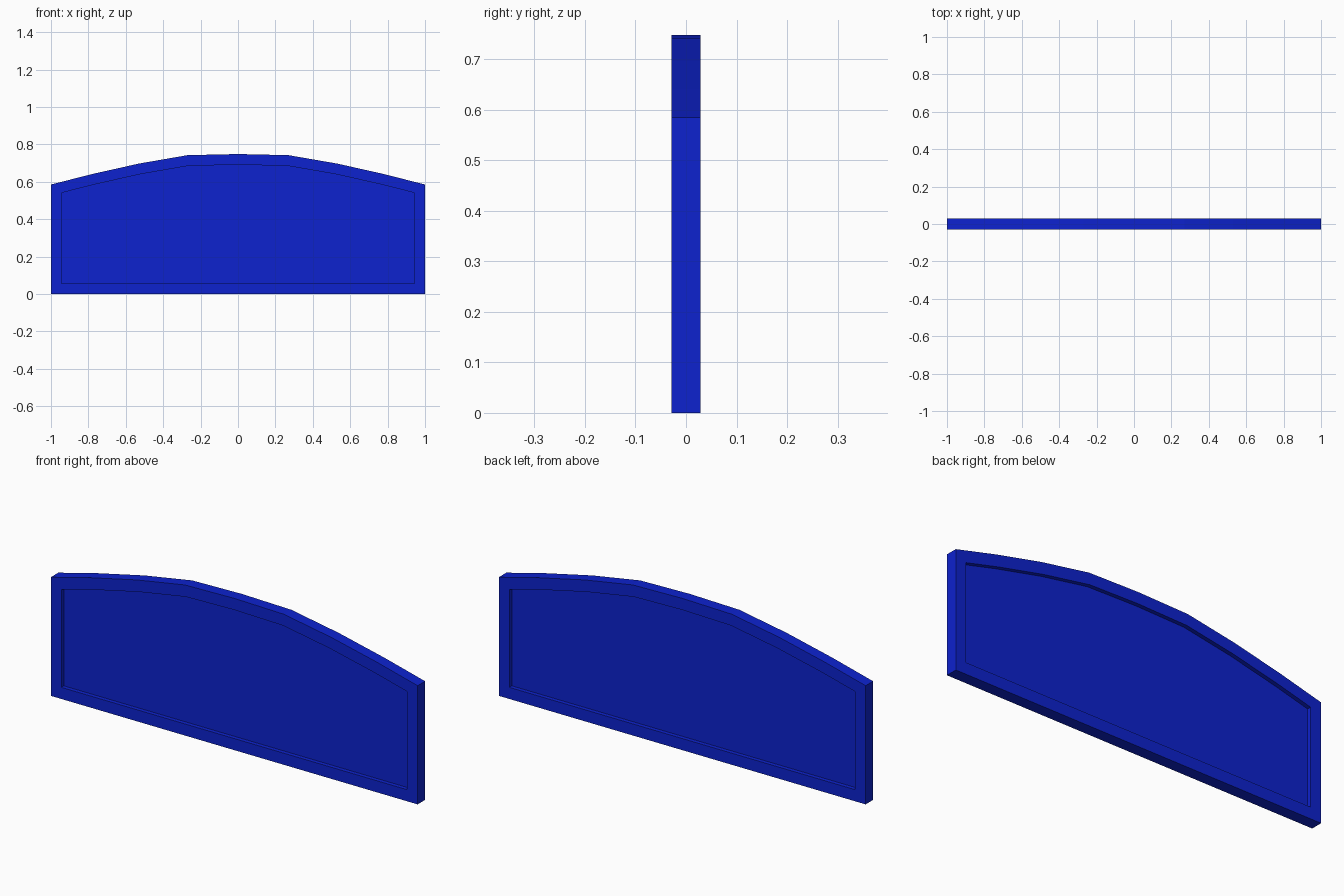
import bpy
import bmesh
from mathutils import Vector

cube = bpy.data.objects.get("Cube")
if cube:
    bpy.data.objects.remove(cube, do_unlink=True)

HALF_DEPTH = 0.029
BORDER = 0.057
RECESS = 0.02

blue = bpy.data.materials.new("deep_blue")
blue.use_nodes = True
colour = (0.004, 0.016, 0.62, 1)
blue.diffuse_color = colour
blue.node_tree.nodes["Principled BSDF"].inputs["Base Color"].default_value = colour

# Arched outline: right half, mirrored to the left
half = [(1, 0), (1, 0.585), (0.78, 0.641), (0.53, 0.697), (0.27, 0.742)]
outline = half + [(0, 0.748)] + [(-x, z) for x, z in reversed(half)]

# Solid board
bm = bmesh.new()
front = bm.faces.new([bm.verts.new((x, -HALF_DEPTH, z)) for x, z in outline])
result = bmesh.ops.extrude_face_region(bm, geom=[front], use_keep_orig=True)
moved = [v for v in result["geom"] if isinstance(v, bmesh.types.BMVert)]
bmesh.ops.translate(bm, verts=moved, vec=(0, 2 * HALF_DEPTH, 0))
bmesh.ops.recalc_face_normals(bm, faces=bm.faces)

# Raised border with a recessed panel on both sides
for side in (-1, 1):
    face = max(bm.faces, key=lambda f: f.normal.y * side * f.calc_area())
    bmesh.ops.inset_region(bm, faces=[face], thickness=BORDER, use_even_offset=True)
    panel = bmesh.ops.extrude_discrete_faces(bm, faces=[face])["faces"][0]
    bmesh.ops.translate(bm, verts=panel.verts, vec=Vector((0, -side * RECESS, 0)))

bmesh.ops.recalc_face_normals(bm, faces=bm.faces)
mesh = bpy.data.meshes.new("arched_panel")
bm.to_mesh(mesh)
bm.free()
mesh.materials.append(blue)
board = bpy.data.objects.new("arched_panel", mesh)
bpy.context.collection.objects.link(board)
